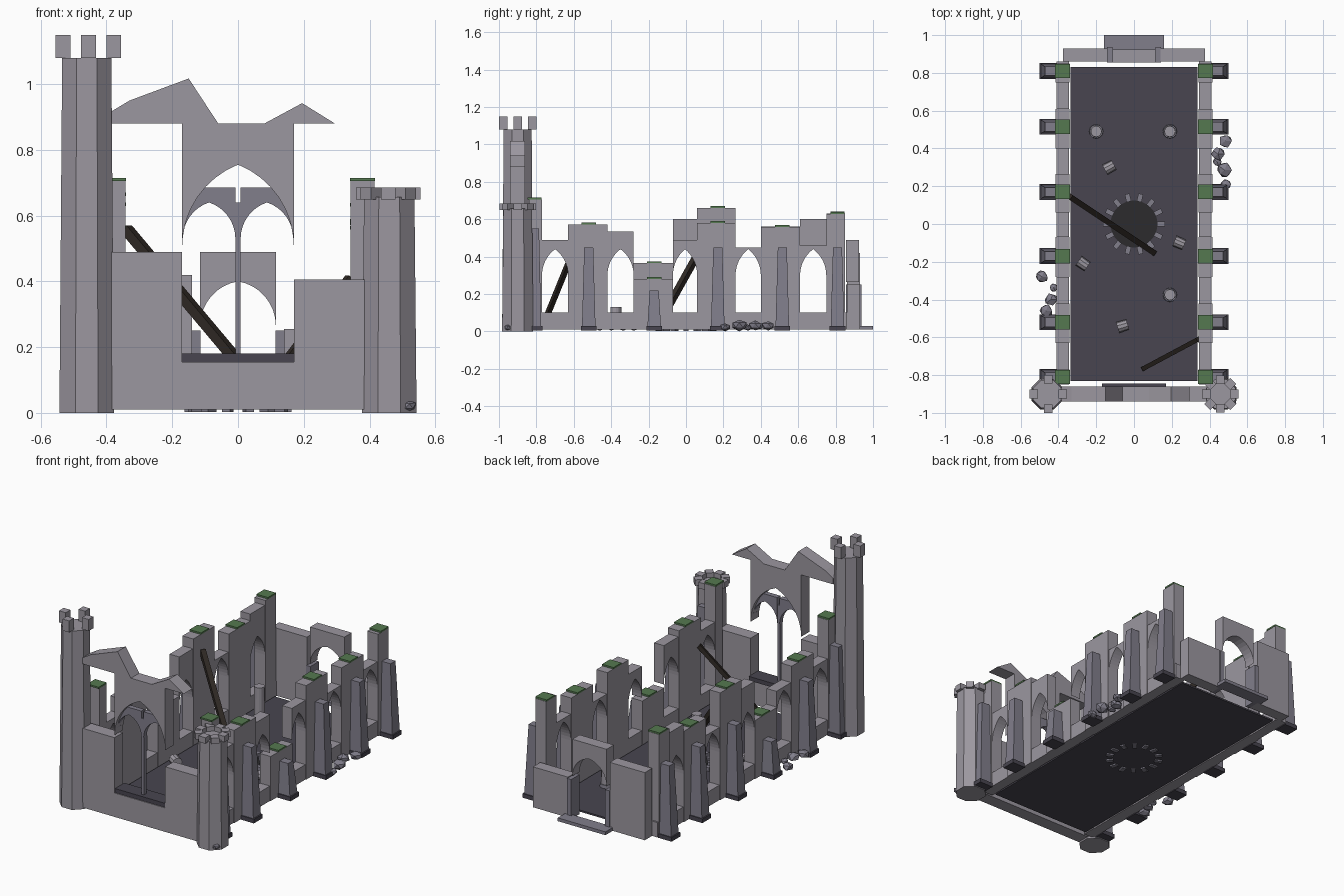
import bpy, bmesh, math, random
from mathutils import Vector, Matrix

if "Cube" in bpy.data.objects:
    bpy.data.objects.remove(bpy.data.objects["Cube"])

random.seed(4)


def mat(name, r, g, b):
    m = bpy.data.materials.new(name)
    m.diffuse_color = (r, g, b, 1)
    m.use_nodes = True
    m.node_tree.nodes["Principled BSDF"].inputs["Base Color"].default_value = m.diffuse_color
    return m


STONE = mat("stone", .33, .31, .35)
TRIM = mat("trim_stone", .22, .21, .26)
DARK = mat("dark_stone", .065, .06, .08)
SOOT = mat("soot", .025, .024, .026)
MOSS = mat("moss", .09, .19, .08)
WOOD = mat("charred_wood", .03, .023, .019)


def finish(bm, name, m):
    bmesh.ops.recalc_face_normals(bm, faces=bm.faces)
    me = bpy.data.meshes.new(name)
    bm.to_mesh(me)
    bm.free()
    me.materials.append(m)
    ob = bpy.data.objects.new(name, me)
    bpy.context.collection.objects.link(ob)
    return ob


def box(name, x, y, z, m=STONE, taper=None):
    """Box from (min, max) ranges; taper gives the top x and y ranges."""
    bm = bmesh.new()
    tx, ty = taper or (x, y)
    lo = [bm.verts.new((a, b, z[0])) for a, b in ((x[0], y[0]), (x[1], y[0]), (x[1], y[1]), (x[0], y[1]))]
    hi = [bm.verts.new((a, b, z[1])) for a, b in ((tx[0], ty[0]), (tx[1], ty[0]), (tx[1], ty[1]), (tx[0], ty[1]))]
    bm.faces.new(lo)
    bm.faces.new(hi)
    for i in range(4):
        j = (i + 1) % 4
        bm.faces.new((lo[i], lo[j], hi[j], hi[i]))
    return finish(bm, name, m)


def prism(name, pts, a, b, along="y", m=STONE):
    """Extrude an upright (u, z) outline along y or x from a to b."""
    bm = bmesh.new()
    put = (lambda u, z, d: (u, d, z)) if along == "y" else (lambda u, z, d: (d, u, z))
    rings = [[bm.verts.new(put(u, z, d)) for u, z in pts] for d in (a, b)]
    for r in rings:
        bm.faces.new(r)
    for i in range(len(pts)):
        j = (i + 1) % len(pts)
        bm.faces.new((rings[0][i], rings[0][j], rings[1][j], rings[1][i]))
    return finish(bm, name, m)


def arch(c, w, spring, apex, n=8):
    """Pointed arch curve from the left spring over the apex to the right."""
    h = apex - spring
    k = (h * h - w * w) / (2 * w)
    end = math.atan2(h, k)
    half = [((k + w) * math.cos(end * i / n) - k, spring + (k + w) * math.sin(end * i / n)) for i in range(n + 1)]
    return [(c - u, z) for u, z in half] + [(c + u, z) for u, z in half[-2::-1]]


def arch_block(name, c, w, spring, apex, top, a, b, along="y"):
    prism(name, arch(c, w, spring, apex) + [(c + w, top), (c - w, top)], a, b, along)


def cone(name, loc, r1, r2, h, n, m=STONE, rot=None, turn=0.0):
    bm = bmesh.new()
    bmesh.ops.create_cone(bm, cap_ends=True, segments=n, radius1=r1, radius2=r2, depth=h,
                          matrix=Matrix.Translation((0, 0, h / 2)) @ Matrix.Rotation(turn, 4, "Z"))
    ob = finish(bm, name, m)
    ob.matrix_world = Matrix.Translation(loc) @ (rot or Matrix())
    return ob


def turned_box(name, loc, size, angle, m=STONE):
    ob = box(name, *[(-s / 2, s / 2) for s in size], m)
    ob.location = loc
    ob.rotation_euler.z = angle
    return ob


def beam(name, p, q, s):
    p, q = Vector(p), Vector(q)
    ob = box(name, (-s / 2, s / 2), (-s / 2, s / 2), (0, (q - p).length), WOOD)
    ob.location = p
    ob.rotation_euler = (q - p).to_track_quat("Z", "Y").to_euler()


# Floor, fire pit and ring stones
box("floor", (-.335, .335), (-.83, .83), (.01, .02), DARK)
cone("pit", (0, 0, .015), .125, .125, .009, 20, SOOT)
for i in range(14):
    a = i * math.tau / 14
    turned_box("ring_stone", (.142 * math.cos(a), .142 * math.sin(a), .022), (.042, .026, .04), a, TRIM)

# Front wall with great window
prism("front_wall", [(-.385, .01), (.385, .01), (.385, .405), (.17, .405), (.17, .155),
                     (-.17, .155), (-.17, .49), (-.385, .49)], -.94, -.86)
box("window_sill", (-.17, .17), (-.935, -.845), (.155, .18), DARK)
arch_block("window_arch", 0, .17, .505, .755, .88, -.94, -.86)
prism("gable_left", [(-.385, .88), (-.385, .917), (-.33, .95), (-.15, 1.017), (-.06, .88)], -.94, -.86)
prism("gable_right", [(.08, .88), (.195, .942), (.295, .88)], -.94, -.86)
outer = [p for p in arch(0, .17, .505, .755, 14) if p[0] < -.102 and p[1] > .531]
half = [(-.169, .53)] + outer + [(-.101, .685), (-.008, .685)] + arch(-.088, .08, .53, .64)[::-1][:-1]
for s in (1, -1):
    prism("tracery", [(s * u, z) for u, z in half], -.915, -.885, m=TRIM)
box("mullion", (-.008, .008), (-.912, -.888), (.18, .64), TRIM)

# Towers with battlements
cone("tall_tower", (-.46, -.9, 0), .09, .081, 1.08, 8, turn=math.pi / 8)
for i in range(4):
    a = i * math.pi / 2
    turned_box("tall_merlon", (-.455 + .077 * math.cos(a), -.9 + .077 * math.sin(a), 1.115), (.045, .045, .07), a)
cone("broken_tower", (.46, -.9, 0), .09, .083, .657, 8, turn=math.pi / 8)
for i in range(8):
    a = i * math.pi / 4
    turned_box("broken_merlon", (.457 + .075 * math.cos(a), -.9 + .075 * math.sin(a), .667), (.045, .045, .036), a)

# Back wall with portal and step
box("back_wall_left", (-.375, -.14), (.86, .93), (.01, .42))
box("back_wall_right", (.14, .375), (.86, .93), (.01, .255))
arch_block("portal_arch", 0, .115, .265, .4, .49, .855, .925)
for s in (-1, 1):
    box("portal_jamb", (s * .128 - .014, s * .128 + .014), (.855, .937), (.01, .25), TRIM)
box("portal_step", (-.16, .16), (.92, 1.0), (.01, .03), TRIM)

# Side walls: sills, piers, moss, buttresses and arched bays
spans = [(-.84, -.77), (-.63, -.42), (-.28, -.07), (.06, .265), (.4, .61), (.75, .85)]
moss_y = [-.81, -.52, -.17, .17, .515, .81]
heights = {-1: [.705, .56, .365, .66, .56, .63], 1: [.705, .572, .28, .58, .558, .628]}
bay_tops = {-1: [.47, .46, .6, .45, .6], 1: [.49, .535, .49, .45, .46]}
butts = [.55, .45, .22, .45, .45, .45]
for s in (-1, 1):
    def X(a, b):
        return tuple(sorted((s * a, s * b)))
    box("side_sill", X(.345, .41), (-.85, .86), (.01, .1), STONE)
    for (a, b), c, h, bh in zip(spans, moss_y, heights[s], butts):
        box("pier", X(.342, .415), (a, b), (.01, h))
        box("moss_cap", X(.34, .417), (max(c - .038, a - .01), min(c + .038, b + .01)), (h, h + .01), MOSS)
        box("buttress_foot", X(.41, .5), (c - .042, c + .042), (.005, .03), DARK)
        box("buttress", X(.41, .492), (c - .036, c + .036), (.03, bh), TRIM,
            (X(.41, .472), (c - .024, c + .024)))
    for i, top in enumerate(bay_tops[s]):
        a, b = spans[i][1], spans[i + 1][0]
        arch_block("bay_arch", (a + b) / 2, (b - a) / 2, .3, .44, top, s * .345, s * .41, "x")

# Column stumps and fallen drums
for x, y, h in ((-.2, .49, .25), (.19, .49, .12), (.19, -.375, .13)):
    cone("column_foot", (x, y, .015), .038, .036, .025, 12, TRIM)
    cone("column_stump", (x, y, .03), .031, .029, h - .03, 12)
for x, y, a in ((-.13, .3, .5), (.24, -.1, -.4), (-.27, -.21, -.6), (-.06, -.54, .3)):
    d = Vector((math.cos(a), math.sin(a), 0))
    lay = Matrix.Rotation(a, 4, "Z") @ Matrix.Rotation(math.pi / 2, 4, "Y")
    cone("fallen_drum", Vector((x, y, .045)) - d * .028, .03, .028, .056, 10, rot=lay)

# Charred roof beams
beam("long_beam", (.105, -.152, .03), (-.34, .145, .56), .03)
beam("short_beam", (.05, -.765, .03), (.34, -.61, .41), .024)

# Rubble heaps
for x, y, r in ((.485, .44, .037), (.445, .37, .037), (.48, .285, .042), (.485, .21, .03), (.44, .33, .025),
                (-.487, -.28, .035), (-.44, -.4, .034), (-.465, -.46, .036), (-.425, -.335, .024),
                (.515, -.95, .026)):
    bm = bmesh.new()
    bmesh.ops.create_icosphere(bm, subdivisions=1, radius=r)
    for v in bm.verts:
        v.co *= random.uniform(.85, 1.15)
        v.co.z *= .72
    finish(bm, "rubble", TRIM).location = (x, y, r * .8)
